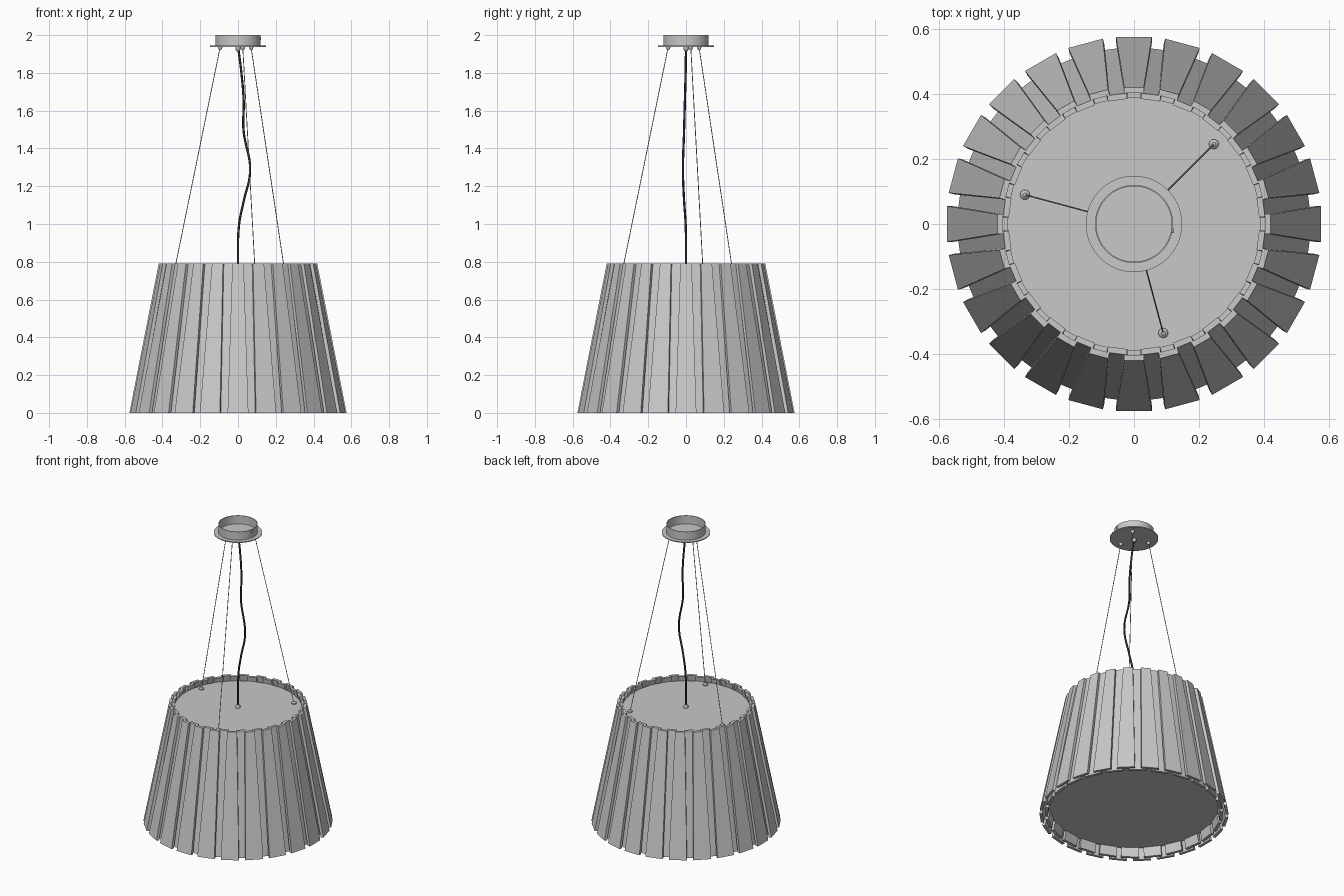
import bpy, bmesh, math
from mathutils import Vector, Matrix

if "Cube" in bpy.data.objects:
    bpy.data.objects.remove(bpy.data.objects["Cube"], do_unlink=True)


def material(name, rgb):
    m = bpy.data.materials.new(name)
    m.use_nodes = True
    colour = (*rgb, 1)
    m.diffuse_color = colour
    m.node_tree.nodes["Principled BSDF"].inputs["Base Color"].default_value = colour
    return m


GREY = material("light grey", (0.58, 0.58, 0.58))
BLACK = material("cable black", (0.03, 0.03, 0.035))


def finish(name, bm, mat, smooth=True):
    bmesh.ops.recalc_face_normals(bm, faces=bm.faces)
    mesh = bpy.data.meshes.new(name)
    bm.to_mesh(mesh)
    bm.free()
    obj = bpy.data.objects.new(name, mesh)
    bpy.context.collection.objects.link(obj)
    mesh.materials.append(mat)
    if smooth:
        bpy.ops.object.select_all(action='DESELECT')
        obj.select_set(True)
        bpy.context.view_layer.objects.active = obj
        bpy.ops.object.shade_smooth_by_angle(angle=math.radians(35))
    return obj


def lathe(name, profile, mat, at=(0, 0, 0), sides=64):
    """Spin an (r, z) profile about z."""
    bm = bmesh.new()
    verts = [bm.verts.new((r, 0, z)) for r, z in profile]
    edges = [bm.edges.new(pair) for pair in zip(verts, verts[1:])]
    bmesh.ops.spin(bm, geom=verts + edges, cent=(0, 0, 0), axis=(0, 0, 1),
                   angle=math.tau, steps=sides)
    bmesh.ops.remove_doubles(bm, verts=bm.verts, dist=1e-5)
    bmesh.ops.translate(bm, verts=bm.verts, vec=at)
    return finish(name, bm, mat)


def cable(name, points, radius, mat, sides=2):
    curve = bpy.data.curves.new(name, 'CURVE')
    curve.dimensions = '3D'
    curve.bevel_depth = radius
    curve.bevel_resolution = sides
    curve.use_fill_caps = True
    spline = curve.splines.new('BEZIER')
    spline.bezier_points.add(len(points) - 1)
    for bp, p in zip(spline.bezier_points, points):
        bp.co = p
        bp.handle_left_type = bp.handle_right_type = 'AUTO'
    obj = bpy.data.objects.new(name, curve)
    bpy.context.collection.objects.link(obj)
    curve.materials.append(mat)
    return obj


# Shade: two staggered rings of tapered slats
SHADE_TOP, PAIRS, THICK = 0.79, 24, 0.018


def slat_ring(name, r_bottom, r_top, phase):
    bm = bmesh.new()
    for i in range(PAIRS):
        slat = bmesh.ops.create_cube(bm, size=1)["verts"]
        for v in slat:
            top = v.co.z > 0
            half = 0.03 if top else 0.055
            outer = r_top if top else r_bottom
            v.co = (outer - (THICK if v.co.x < 0 else 0),
                    math.copysign(half, v.co.y), SHADE_TOP if top else 0)
        bmesh.ops.rotate(bm, verts=slat, cent=(0, 0, 0),
                         matrix=Matrix.Rotation((i + phase) * math.tau / PAIRS, 3, 'Z'))
    return finish(name, bm, GREY, smooth=False)


slat_ring("outer_slats", 0.575, 0.42, 0)
slat_ring("inner_slats", 0.542, 0.402, 0.5)

# Discs closing the shade, slightly recessed
lathe("top_disc", [(0, 0.76), (0.389, 0.76), (0.389, 0.75), (0, 0.75)], GREY)
lathe("bottom_diffuser", [(0, 0.07), (0.525, 0.07), (0.525, 0.06), (0, 0.06)], GREY)

# Ceiling canopy: flange and open cup
lathe("canopy_flange", [(0, 1.944), (0.148, 1.944), (0.148, 1.938), (0, 1.938)], GREY)
lathe("canopy_cup", [(0.116, 1.944), (0.116, 2), (0.12, 2), (0.12, 1.944)], GREY)

# Small screw on the side of the cup
bm = bmesh.new()
bmesh.ops.create_cone(bm, cap_ends=True, segments=12, radius1=0.008, radius2=0.008, depth=0.006,
                      matrix=Matrix.Translation((0.119, -0.02, 1.983)) @ Matrix.Rotation(math.pi / 2, 4, 'Y'))
finish("canopy_screw", bm, GREY)

# Three suspension wires with grips at both ends
for i in range(3):
    a = math.radians(45 + 120 * i)
    out = Vector((math.cos(a), math.sin(a), 0))
    high, low = out * 0.098, out * 0.347
    cable(f"wire_{i + 1}", [high + Vector((0, 0, 1.935)), low + Vector((0, 0, 0.76))], 0.0022, GREY, 1)
    lathe(f"wire_grip_{i + 1}", [(0, 1.92), (0.005, 1.92), (0.012, 1.932), (0.012, 1.939)],
          GREY, high, 16)
    lathe(f"wire_anchor_{i + 1}", [(0.015, 0.759), (0.015, 0.767), (0.006, 0.775), (0, 0.775)],
          GREY, low, 16)

# Power cable with its end fittings
cable("power_cable", [(0, 0, 1.94), (0.018, -0.002, 1.8), (0.03, -0.006, 1.65),
                      (0.029, -0.01, 1.5), (0.064, -0.016, 1.28), (0.03, -0.01, 1.12),
                      (0.006, -0.002, 1.0), (0, 0, 0.76)], 0.006, BLACK)
lathe("cable_gland_top", [(0, 1.915), (0.008, 1.915), (0.014, 1.925), (0.014, 1.939)], GREY, sides=16)
lathe("cable_gland_bottom", [(0.014, 0.759), (0.014, 0.772), (0.008, 0.782), (0, 0.782)], GREY, sides=16)
